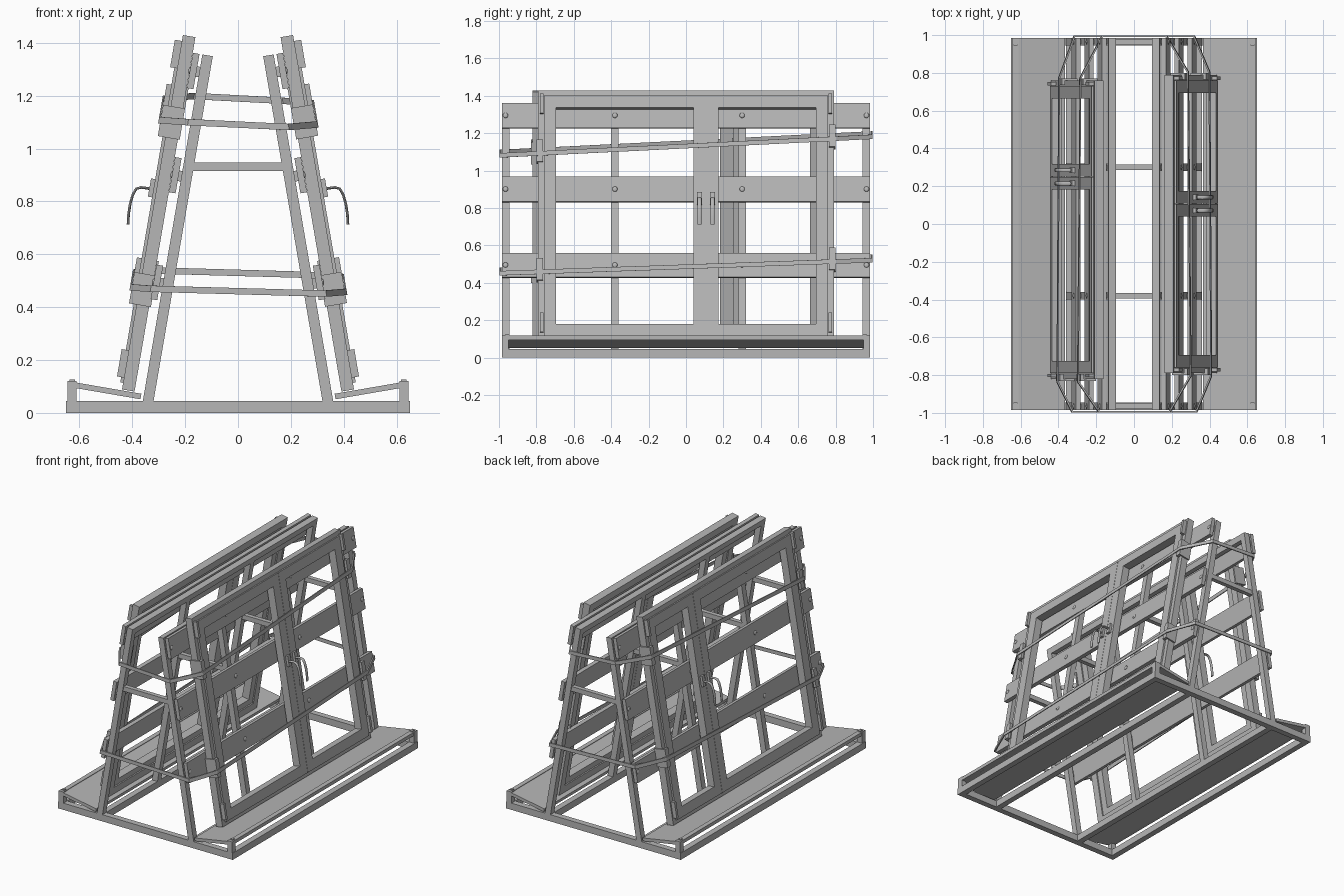
import bpy, bmesh, math
from mathutils import Matrix

if "Cube" in bpy.data.objects:
    bpy.data.objects.remove(bpy.data.objects["Cube"])

A = math.radians(9.75)          # lean of the rack
SA, CA = math.sin(A), math.cos(A)
E = 0.985                       # half length of the rack

grey = bpy.data.materials.new("dark_grey")
grey.diffuse_color = (0.47, 0.47, 0.47, 1)
grey.use_nodes = True
grey.node_tree.nodes["Principled BSDF"].inputs["Base Color"].default_value = grey.diffuse_color


def lean(s):
    """Local axes: x = outward from rack face, y = along, z = up the slope."""
    return Matrix(((s * CA, 0, -s * SA, s * 0.36), (0, 1, 0, 0),
                   (SA, 0, CA, 0.045), (0, 0, 0, 1)))


def finish(name, bm):
    bmesh.ops.recalc_face_normals(bm, faces=bm.faces)
    me = bpy.data.meshes.new(name)
    bm.to_mesh(me)
    bm.free()
    me.materials.append(grey)
    ob = bpy.data.objects.new(name, me)
    bpy.context.collection.objects.link(ob)
    return ob


def boxes(name, items, M=Matrix()):
    """Several boxes, each (x0, x1, y0, y1, z0, z1), joined in one object."""
    bm = bmesh.new()
    for x0, x1, y0, y1, z0, z1 in items:
        T = Matrix.Translation(((x0 + x1) / 2, (y0 + y1) / 2, (z0 + z1) / 2))
        S = Matrix.Diagonal((x1 - x0, y1 - y0, z1 - z0, 1))
        bmesh.ops.create_cube(bm, size=1, matrix=M @ T @ S)
    return finish(name, bm)


def frame(n0, n1, y0, y1, u0, u1, w):
    """Four members of a rectangular frame."""
    return [(n0, n1, y0, y0 + w, u0, u1), (n0, n1, y1 - w, y1, u0, u1),
            (n0, n1, y0 + w, y1 - w, u0, u0 + w), (n0, n1, y0 + w, y1 - w, u1 - w, u1)]


def buttons(name, centres, r, h, M):
    """Domed bolt heads lying on a leaning face."""
    bm = bmesh.new()
    for c in centres:
        bmesh.ops.create_uvsphere(bm, u_segments=12, v_segments=8, radius=1,
                                  matrix=M @ Matrix.Translation(c) @ Matrix.Diagonal((h, r, r, 1)))
    for f in bm.faces:
        f.smooth = True
    return finish(name, bm)


LEGS = (-E + 0.02, -0.38, 0.30, E - 0.02)
PLANKS = ((0.385, 0.517), (0.795, 0.93), (1.195, 1.33))

# base end beams
for y in (-1, 1):
    boxes("base_end_beam", [(-0.65, 0.65, y * (E - 0.02) - 0.02, y * (E - 0.02) + 0.02, 0, 0.045)])

# cross bars between leg pairs
boxes("cross_bars", [(-0.175, 0.175, y - 0.015, y + 0.015, 0.915, 0.947) for y in LEGS])

for s in (-1, 1):
    M = lean(s)
    side = "left" if s < 0 else "right"
    Fl = Matrix.Diagonal((s, 1, 1, 1))

    # base long beams, corner posts and shelf edge rail
    yb = E - 0.04
    boxes(side + "_base_beams", [(0.61, 0.65, -yb, yb, 0, 0.045), (0.32, 0.36, -yb, yb, 0, 0.045)], Fl)
    boxes(side + "_corner_posts", [(0.61, 0.645, y - 0.018, y + 0.018, 0.045, 0.12)
                                   for y in (-E + 0.018, E - 0.018)], Fl)
    boxes(side + "_shelf_rail", [(0.612, 0.643, -E + 0.036, E - 0.036, 0.095, 0.118)], Fl)
    boxes(side + "_post_bolts", [(0.617, 0.637, y - 0.01, y + 0.01, 0.118, 0.126)
                                 for y in (-E + 0.03, E - 0.03)], Fl)

    # sloped shelf board, square to the leaning face
    boxes(side + "_shelf_board", [(0.01, 0.265, -E, E, 0.005, 0.026)], M)

    # legs and top rail
    boxes(side + "_legs", [(-0.04, 0, y - 0.02, y + 0.02, -0.005, 1.33) for y in LEGS], M)
    boxes(side + "_top_rail", [(-0.04, 0, a + 0.02, b - 0.02, 1.29, 1.33)
                               for a, b in zip(LEGS, LEGS[1:])], M)

    # planks with spacers and bolts
    boxes(side + "_planks", [(0.011, 0.036, -E, E, a, b) for a, b in PLANKS], M)
    boxes(side + "_plank_spacers", [(0, 0.011, y - 0.012, y + 0.012, (a + b) / 2 - 0.02, (a + b) / 2 + 0.02)
                                    for y in LEGS for a, b in PLANKS], M)
    buttons(side + "_plank_bolts", [(0.036, y, (a + b) / 2)
                                    for y in LEGS for a, b in PLANKS], 0.014, 0.006, M)

    # window: outer frame and two sashes
    y0, y1, split = (-0.79, 0.79, 0.107) if s > 0 else (-0.82, 0.76, 0.25)
    boxes(side + "_window_frame", frame(0.037, 0.085, y0, y1, 0.03, 1.39, 0.05), M)
    for nm, a, b in (("wide", y0 + 0.03, split - 0.001), ("narrow", split + 0.001, y1 - 0.03)):
        boxes(f"{side}_{nm}_sash", frame(0.045, 0.096, a, b, 0.055, 1.36, 0.066), M)

    # hinges on the outer corners
    boxes(side + "_hinges", [(0.08, 0.112, y - 0.009, y + 0.009, u, u + 0.105)
                             for y in (y0 + 0.018, y1 - 0.018) for u in (0.075, 1.262)], M)

    # flat lever handles
    for y in (split - 0.035, split + 0.035):
        boxes(side + "_handle_plate", [(0.094, 0.112, y - 0.014, y + 0.014, 0.765, 0.835)], M)
        cu = bpy.data.curves.new(side + "_handle", 'CURVE')
        cu.dimensions = '3D'
        cu.bevel_depth = 0.005
        cu.bevel_resolution = 2
        cu.use_fill_caps = True
        cu.materials.append(grey)
        pts = [(0.315, 0.845), (0.365, 0.853), (0.385, 0.848), (0.398, 0.825),
               (0.408, 0.79), (0.414, 0.75), (0.416, 0.712)]
        sp = cu.splines.new('POLY')
        sp.points.add(len(pts) - 1)
        for p, (x, z) in zip(sp.points, pts):
            p.co = (s * x, 0, z, 1)
        ob = bpy.data.objects.new(side + "_handle", cu)
        ob.location.y = y
        ob.scale.y = 2.2
        bpy.context.collection.objects.link(ob)

    # edge guards under the straps
    guards = []
    for zc, k in ((1.14, 0.05), (0.495, 0.035)):
        for y, d in ((y0, -1), (y1, 1)):
            u = (zc + k * y - 0.045 - 0.012) / CA
            for n, ya, yc in ((0.03, y, y + d * 0.01), (0.096, y, y - d * 0.025)):
                guards.append((n, 0.114, min(ya, yc), max(ya, yc), u - 0.06, u + 0.06))
    boxes(side + "_edge_guards", guards, M)

# lashing straps looped round the whole load
for name, zc, k, ne in (("upper_strap", 1.14, 0.05, 0.004), ("lower_strap", 0.495, 0.035, 0.037)):
    bm = bmesh.new()
    rings = []
    for s, y, n in ((1, -0.80, 0.115), (1, 0.80, 0.115), (1, 0.99, ne), (-1, 0.99, ne),
                    (-1, 0.77, 0.115), (-1, -0.83, 0.115), (-1, -0.99, ne), (1, -0.99, ne)):
        z = zc + k * y - s * 0.009
        x = 0.36 - (z - 0.045) * math.tan(A) + n / CA
        rings.append([bm.verts.new((s * (x + o * 0.006 - h * 0.002),
                                    y + math.copysign(o * 0.007, y), z + h * 0.012))
                      for o, h in ((0, -1), (1, -1), (1, 1), (0, 1))])
    for i, r in enumerate(rings):
        q = rings[(i + 1) % len(rings)]
        for j in range(4):
            bm.faces.new((r[j], r[(j + 1) % 4], q[(j + 1) % 4], q[j]))
    finish(name, bm)
